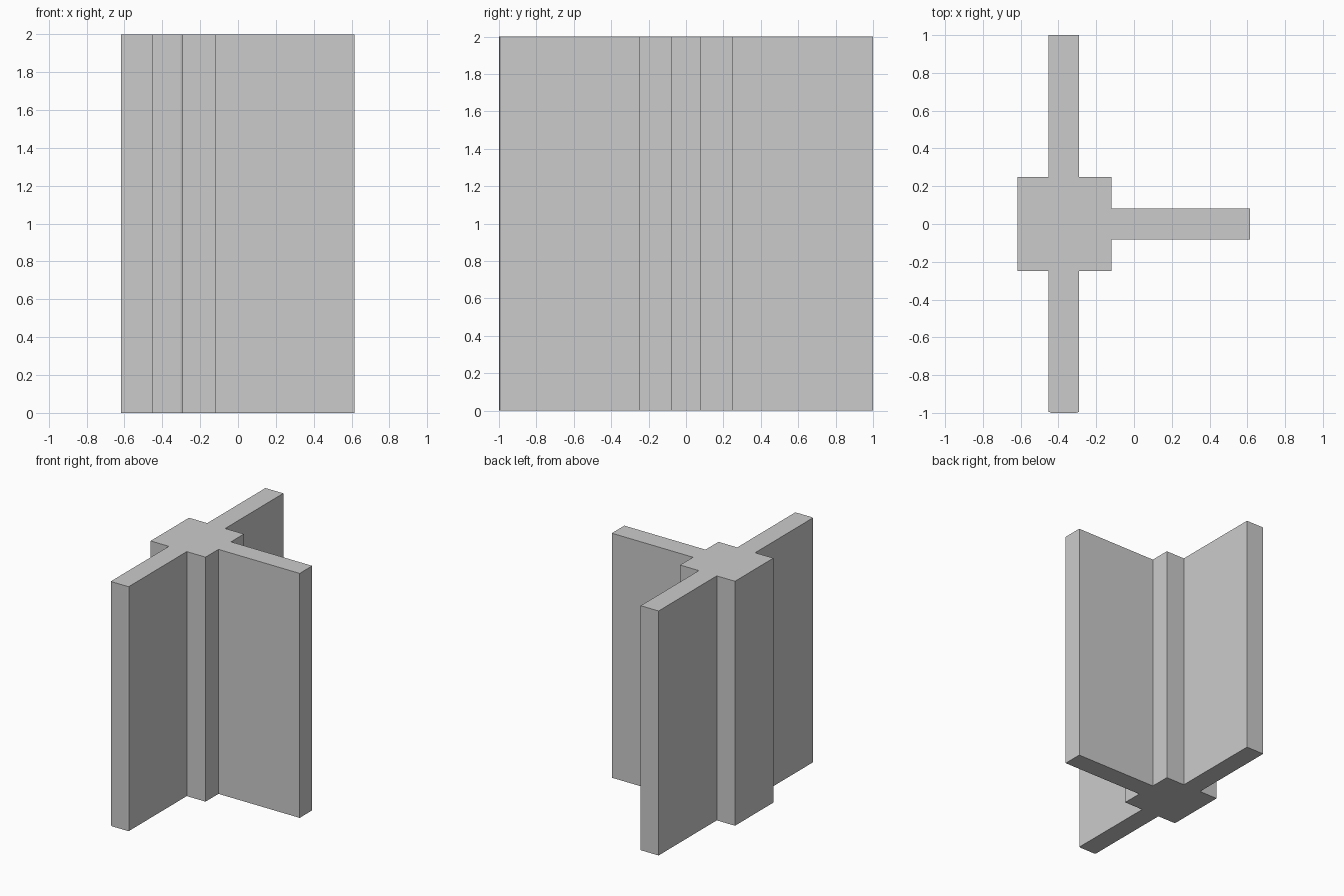
import bpy
import bmesh

if "Cube" in bpy.data.objects:
    bpy.data.objects.remove(bpy.data.objects["Cube"])

HEIGHT = 2.0
CORE_L, CORE_R, CORE_Y = -0.617, -0.12, 0.248   # square core
FIN_L, FIN_R = -0.452, -0.29                    # long fins along y
ARM_X, ARM_Y = 0.615, 0.081                     # side arm along +x

# Right-hand outline from the front fin round to the back fin, then the left side
profile = [
    (FIN_L, -0.994), (FIN_L + 0.015, -1.0),     # slightly eased front tip
    (FIN_R - 0.015, -1.0), (FIN_R, -0.994),
    (FIN_R, -CORE_Y), (CORE_R, -CORE_Y),
    (CORE_R, -ARM_Y), (ARM_X, -ARM_Y), (ARM_X, ARM_Y), (CORE_R, ARM_Y),
    (CORE_R, CORE_Y), (FIN_R, CORE_Y),
    (FIN_R, 1.0), (FIN_L, 1.0),
    (FIN_L, CORE_Y), (CORE_L, CORE_Y),
    (CORE_L, -CORE_Y), (FIN_L, -CORE_Y),
]

# Extrude the outline into a solid post with three fins
bm = bmesh.new()
base = bm.faces.new([bm.verts.new((x, y, 0)) for x, y in profile])
ext = bmesh.ops.extrude_face_region(bm, geom=[base], use_keep_orig=True)
top = [v for v in ext["geom"] if isinstance(v, bmesh.types.BMVert)]
bmesh.ops.translate(bm, vec=(0, 0, HEIGHT), verts=top)
bmesh.ops.recalc_face_normals(bm, faces=bm.faces)

mesh = bpy.data.meshes.new("finned_post")
bm.to_mesh(mesh)
bm.free()
bpy.context.collection.objects.link(bpy.data.objects.new("finned_post", mesh))
